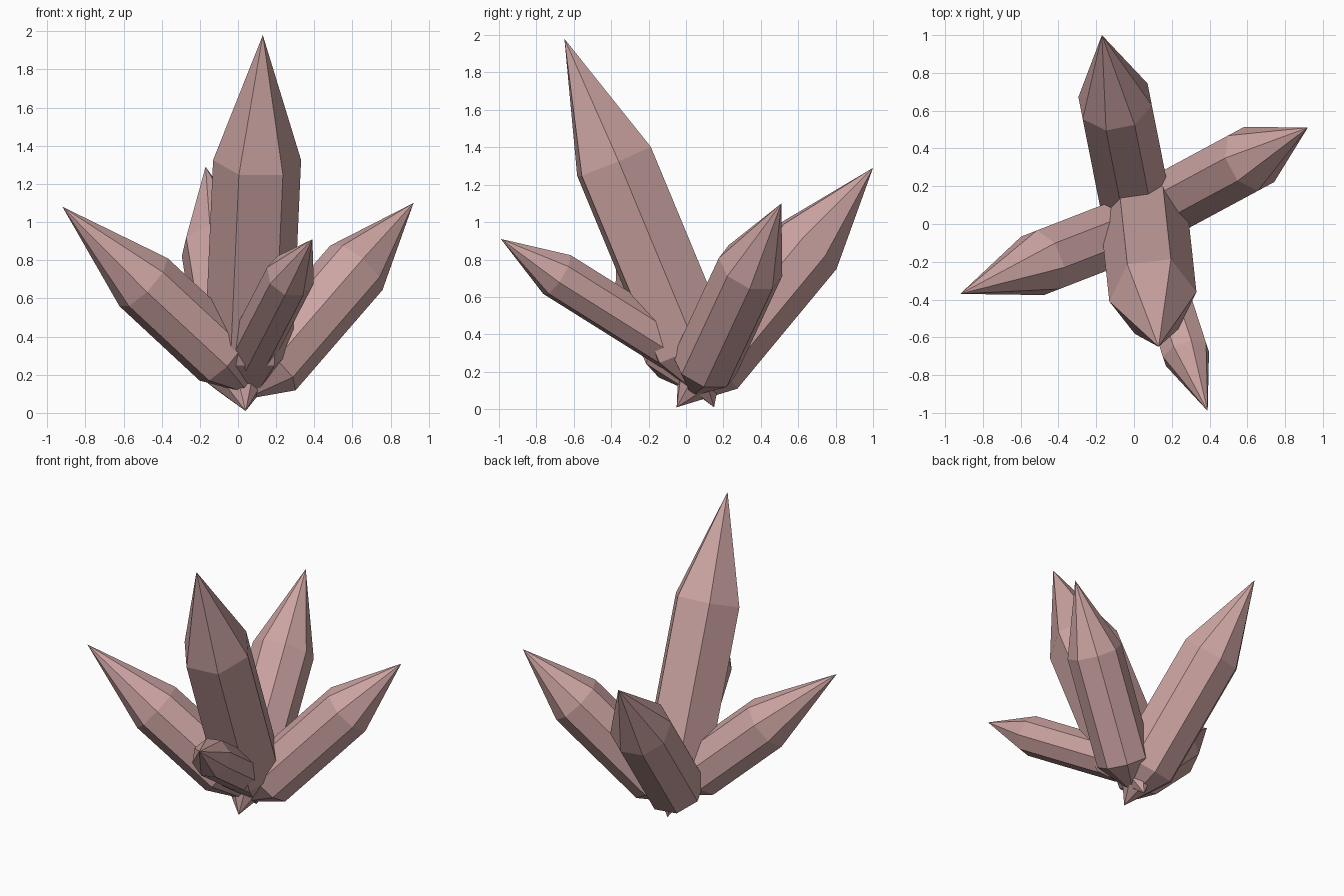
import bpy, bmesh, math
from mathutils import Vector

if "Cube" in bpy.data.objects:
    bpy.data.objects.remove(bpy.data.objects["Cube"])

# One pink mineral colour for the whole cluster
pink = bpy.data.materials.new("dusty pink crystal")
pink.diffuse_color = (0.60, 0.37, 0.36, 1.0)
pink.use_nodes = True
pink.node_tree.nodes["Principled BSDF"].inputs["Base Color"].default_value = pink.diffuse_color


def crystal(name, tip, shoulder, foot, base, radius, sides):
    """Faceted prism between foot and shoulder, pointed at both ends."""
    tip, shoulder, foot, base = map(Vector, (tip, shoulder, foot, base))
    axis = (shoulder - foot).normalized()
    across = Vector((0, 0, 1)).cross(axis).normalized()
    up = axis.cross(across)
    bm = bmesh.new()

    def ring(centre):
        verts = []
        for i in range(sides):
            a = 2 * math.pi * (i + 0.5) / sides
            offset = up * math.cos(a) + across * math.sin(a)
            verts.append(bm.verts.new(centre + offset * radius))
        return verts

    low, high = ring(foot), ring(shoulder)
    bottom, top = bm.verts.new(base), bm.verts.new(tip)
    for i in range(sides):
        j = (i + 1) % sides
        bm.faces.new((low[i], low[j], high[j], high[i]))
        bm.faces.new((high[i], high[j], top))
        bm.faces.new((low[j], low[i], bottom))
    bmesh.ops.recalc_face_normals(bm, faces=bm.faces)
    mesh = bpy.data.meshes.new(name)
    bm.to_mesh(mesh)
    bm.free()
    mesh.materials.append(pink)
    obj = bpy.data.objects.new(name, mesh)
    bpy.context.collection.objects.link(obj)


# Tall six-sided centre crystal leaning to the front
crystal("main_crystal", (0.13, -0.65, 1.98), (0.10, -0.385, 1.325),
        (0.055, 0.03, 0.325), (0.04, 0.15, 0.01), 0.232, 6)

# Shorter eight-sided crystals fanning outwards
crystal("left_crystal", (-0.92, -0.37, 1.08), (-0.495, -0.205, 0.685),
        (-0.075, -0.042, 0.295), (0.06, 0.01, 0.10), 0.18, 8)
crystal("right_crystal", (0.92, 0.51, 1.10), (0.62, 0.345, 0.76),
        (0.165, 0.10, 0.235), (0.03, 0.03, 0.07), 0.18, 8)
crystal("back_crystal", (-0.17, 1.0, 1.29), (-0.10, 0.65, 0.87),
        (0.005, 0.12, 0.23), (0.04, -0.05, 0.01), 0.202, 8)
crystal("front_crystal", (0.39, -0.99, 0.91), (0.275, -0.69, 0.72),
        (0.07, -0.06, 0.325), (0.02, 0.10, 0.22), 0.13, 8)
